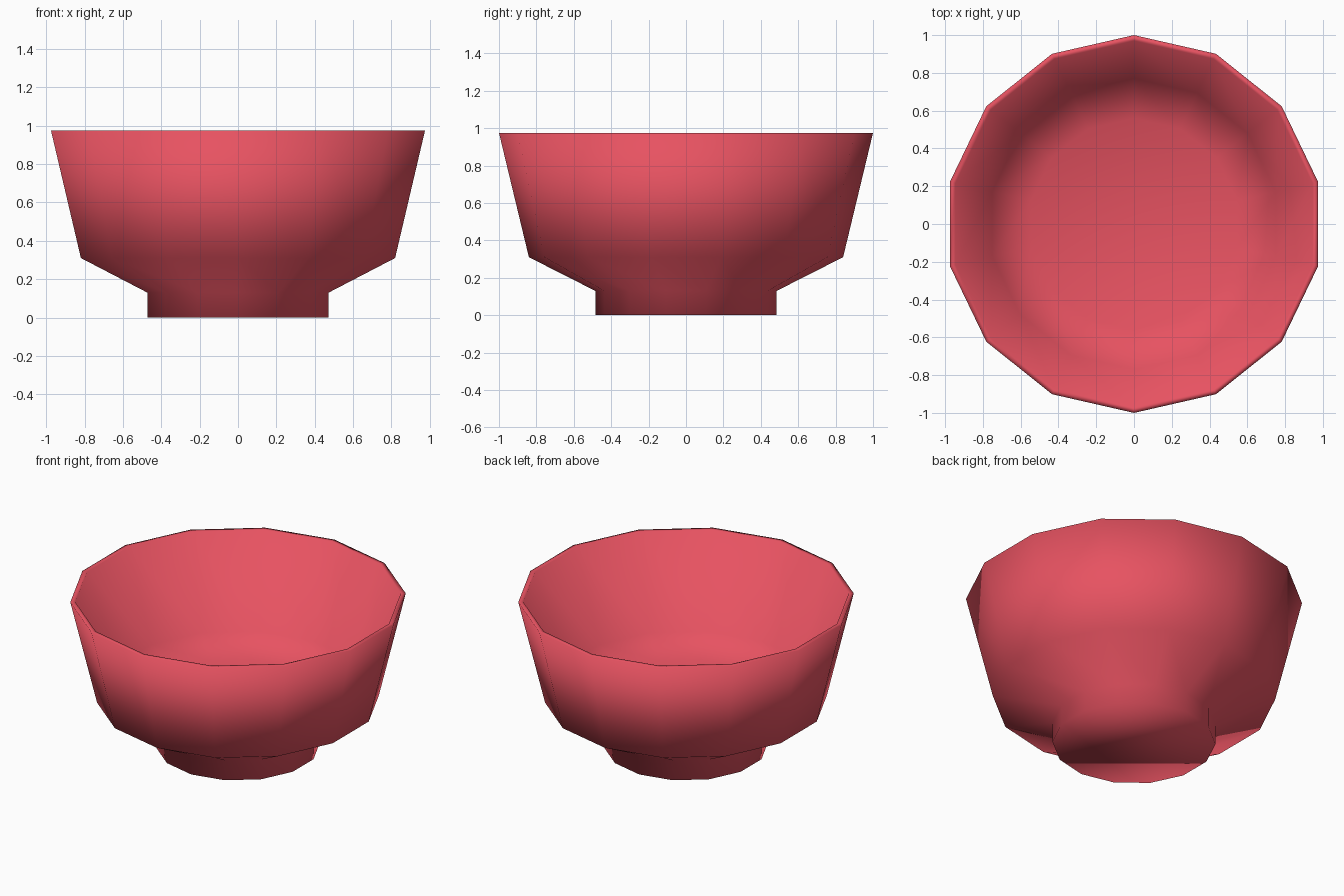
import bpy, bmesh, math

if "Cube" in bpy.data.objects:
    bpy.data.objects.remove(bpy.data.objects["Cube"])

SIDES = 14

# (radius, height) from the foot, up the outside, over the rim, down to the inner floor
PROFILE = [(0.485, 0.0), (0.485, 0.13), (0.84, 0.31), (1.0, 0.975),
           (0.97, 0.975), (0.77, 0.40), (0.56, 0.31)]


def ring(bm, radius, z):
    # first corner lies on the y axis
    return [bm.verts.new((radius * math.sin(2 * math.pi * i / SIDES),
                          radius * math.cos(2 * math.pi * i / SIDES), z))
            for i in range(SIDES)]


# lathed bowl body
bm = bmesh.new()
rings = [ring(bm, r, z) for r, z in PROFILE]
for low, high in zip(rings, rings[1:]):
    for i in range(SIDES):
        j = (i + 1) % SIDES
        bm.faces.new((low[i], low[j], high[j], high[i]))

# foot underside and inner floor
bm.faces.new(rings[0])
bm.faces.new(rings[-1])
bmesh.ops.recalc_face_normals(bm, faces=bm.faces)

# the whole bowl is smooth shaded, rim included
for face in bm.faces:
    face.smooth = True

mesh = bpy.data.meshes.new("bowl")
bm.to_mesh(mesh)
bm.free()
bowl = bpy.data.objects.new("bowl", mesh)
bpy.context.collection.objects.link(bowl)

# red glaze
glaze = bpy.data.materials.new("red_glaze")
glaze.diffuse_color = (0.80, 0.085, 0.12, 1.0)
glaze.use_nodes = True
glaze.node_tree.nodes["Principled BSDF"].inputs["Base Color"].default_value = glaze.diffuse_color
mesh.materials.append(glaze)
